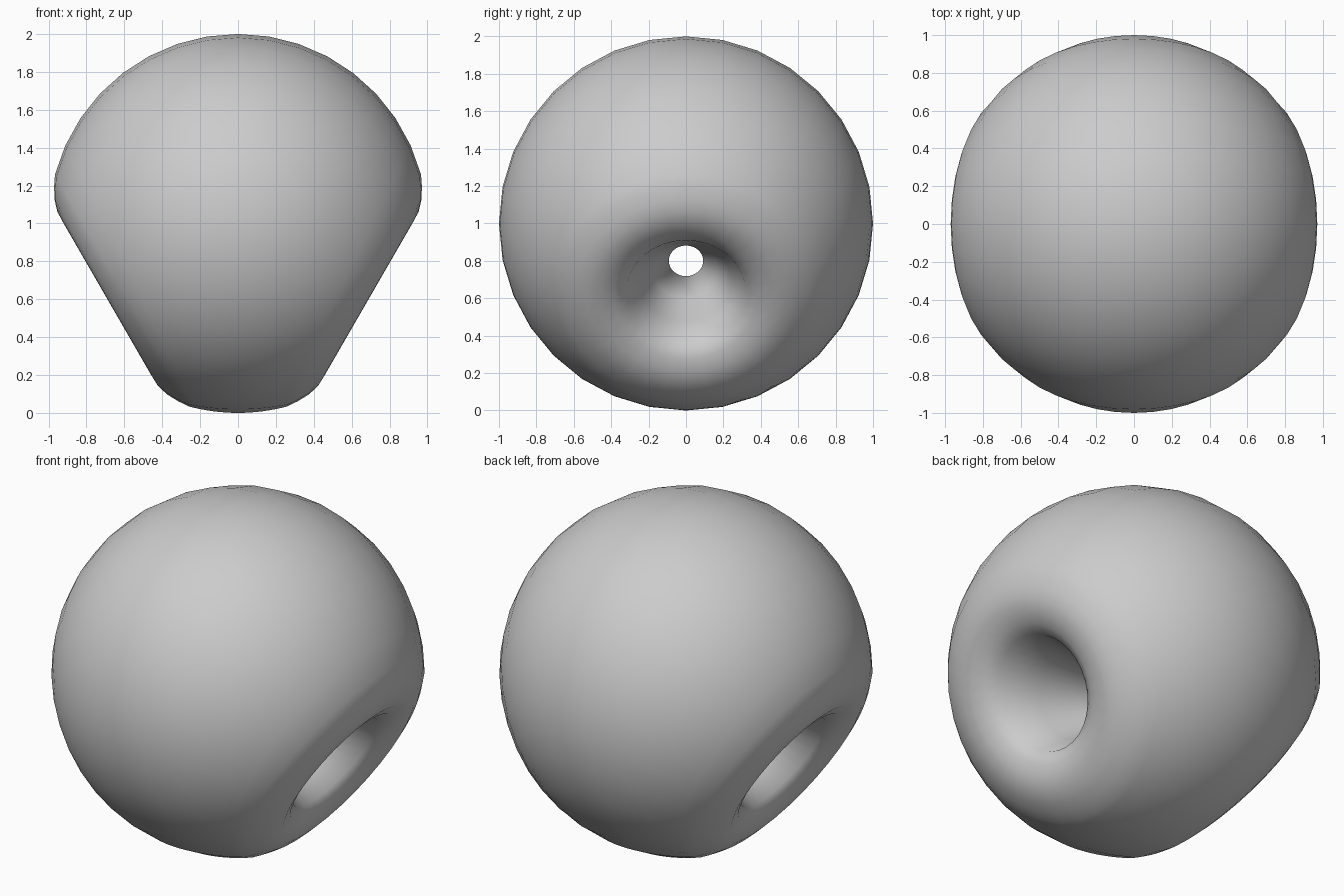
import bpy, bmesh
from math import sin, cos, pi, radians

if "Cube" in bpy.data.objects:
    bpy.data.objects.remove(bpy.data.objects["Cube"])

SEG = 32


def ring(bm, r, d, tilt, base_z=1.0, ry=None):
    """Circle of radius r, at distance d along an axis tilted below +x."""
    t = radians(tilt)
    ry = r if ry is None else ry
    verts = []
    for i in range(SEG):
        a = 2 * pi * i / SEG
        x = d * cos(t) + r * cos(a) * sin(t)
        z = base_z - d * sin(t) + r * cos(a) * cos(t)
        verts.append(bm.verts.new((x, ry * sin(a), z)))
    return verts


bm = bmesh.new()
rings = []

# Outer ball: circles on the unit sphere, gradually tilting toward the dent
N = 8
for i in range(N + 1):
    k = i / N
    a = radians(90 - 45 * k)
    rings.append(ring(bm, sin(a), cos(a), 30 * k))

# Rounded rim and the lip rolling into the dent
for r, d in [(0.656, 0.742), (0.595, 0.775), (0.53, 0.795),
             (0.46, 0.797), (0.385, 0.775), (0.32, 0.735)]:
    rings.append(ring(bm, r, d, 30))

# Funnel down to the narrow through hole in the middle
hole = ring(bm, 0.082, 0.0, 0, 0.80, 0.092)
lip = rings[-1]
for k in (0.33, 0.67):
    rings.append([bm.verts.new(p.co.lerp(q.co, k)) for p, q in zip(lip, hole)])
rings.append(hole)

for A, B in zip(rings, rings[1:]):
    for i in range(SEG):
        j = (i + 1) % SEG
        bm.faces.new((A[i], A[j], B[j], B[i]))

# Mirror the half to the other side and weld
geom = bm.verts[:] + bm.edges[:] + bm.faces[:]
bmesh.ops.mirror(bm, geom=geom, axis='X', merge_dist=0.0001)
bmesh.ops.remove_doubles(bm, verts=bm.verts[:], dist=0.0005)
bmesh.ops.recalc_face_normals(bm, faces=bm.faces[:])
for f in bm.faces:
    f.smooth = True

mesh = bpy.data.meshes.new("pierced_ball")
bm.to_mesh(mesh)
bm.free()
ball = bpy.data.objects.new("pierced_ball", mesh)
bpy.context.collection.objects.link(ball)
